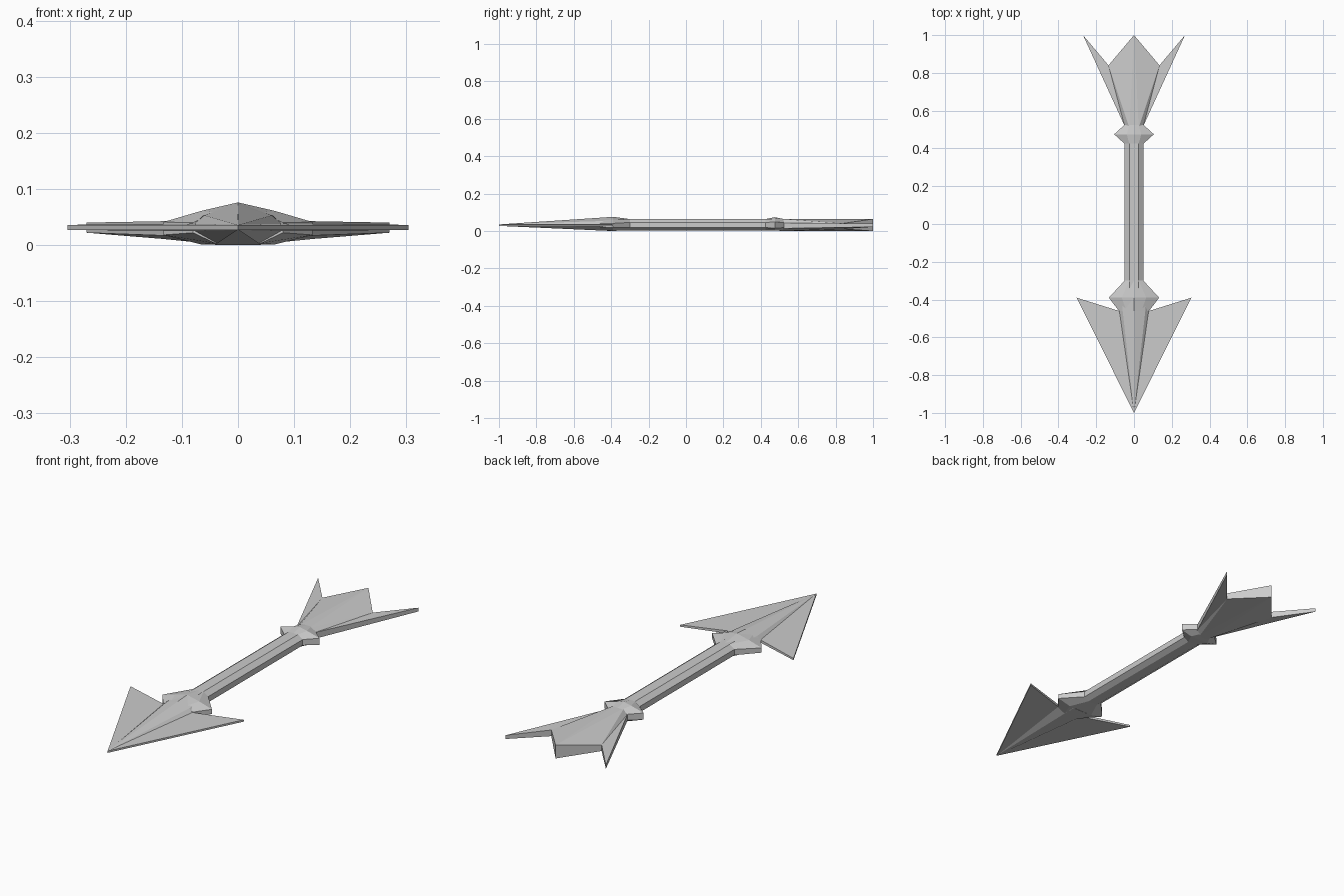
import bpy, bmesh

if "Cube" in bpy.data.objects:
    bpy.data.objects.remove(bpy.data.objects["Cube"])

grey = bpy.data.materials.new("light_grey")
grey.diffuse_color = (0.6, 0.6, 0.6, 1)
grey.use_nodes = True
grey.node_tree.nodes["Principled BSDF"].inputs["Base Color"].default_value = grey.diffuse_color


def finish(name, bm):
    """Mirror the +x half across the middle and make an object of it."""
    bmesh.ops.mirror(bm, geom=bm.verts[:] + bm.edges[:] + bm.faces[:],
                     axis='X', merge_dist=0.0003)
    bmesh.ops.recalc_face_normals(bm, faces=bm.faces[:])
    mesh = bpy.data.meshes.new(name)
    bm.to_mesh(mesh)
    bm.free()
    mesh.materials.append(grey)
    bpy.context.collection.objects.link(bpy.data.objects.new(name, mesh))


def loft(name, sections):
    """Skin half profiles (x, z), listed top to bottom, placed along y."""
    bm = bmesh.new()
    rows = [[bm.verts.new((x, y, z)) for x, z in prof] for y, prof in sections]
    for a, b in zip(rows, rows[1:]):
        for i in range(len(a) - 1):
            bm.faces.new((a[i], a[i + 1], b[i + 1], b[i]))
    bm.faces.new(rows[0])
    bm.faces.new(rows[-1])
    finish(name, bm)


def slab(name, points, faces, outline):
    """Half plate from (x, y, top, bottom) points with walls on the outline."""
    bm = bmesh.new()
    top = [bm.verts.new((x, y, t)) for x, y, t, b in points]
    low = [bm.verts.new((x, y, b)) for x, y, t, b in points]
    for f in faces:
        bm.faces.new([top[i] for i in f])
        bm.faces.new([low[i] for i in reversed(f)])
    for i, j in zip(outline, outline[1:]):
        bm.faces.new((top[i], top[j], low[j], low[i]))
    finish(name, bm)


# Eight-sided shaft
rod = [(0, .064), (.025, .064), (.05, .046), (.05, .018), (.025, .003), (0, .003)]
loft("shaft", [(-.36, rod), (.48, rod)])

# Collar behind the arrowhead, widest in the middle
loft("head_collar", [
    (-.30, rod),
    (-.39, [(0, .076), (.065, .061), (.133, .041), (.133, .018), (.065, .001), (0, .001)]),
    (-.46, [(0, .071), (.04, .058), (.08, .040), (.08, .022), (.04, .003), (0, .003)]),
])

# Ridged spine running to the point
loft("head_spine", [
    (-.39, [(0, .076), (.06, .056), (.075, .036), (.075, .027), (.04, 0), (0, 0)]),
    (-.46, [(0, .071), (.06, .053), (.08, .036), (.08, .027), (.037, .003), (0, .003)]),
    (-.99, [(0, .036), (.001, .036), (.002, .035), (.002, .028), (.001, .027), (0, .027)]),
])

# Swept blades of the arrowhead
slab("head_blades",
     [(0, -1, .036, .027), (.304, -.39, .036, .027),
      (.08, -.46, .038, .025), (0, -.46, .038, .025)],
     [(0, 1, 2), (0, 2, 3)], [0, 1, 2, 3])

# Collar in front of the fletching
loft("tail_collar", [
    (.425, rod),
    (.475, [(0, .074), (.038, .066), (.105, .048), (.105, .016), (.05, .002), (0, .002)]),
    (.525, rod),
])

# Notched fletching, thick along its middle
slab("fletching",
     [(0, .50, .064, 0), (.025, .51, .064, 0), (.05, .52, .044, .014),
      (.27, 1, .040, .022), (.135, .84, .041, .011), (0, 1, .064, 0)],
     [(0, 1, 5), (1, 4, 5), (1, 2, 4), (2, 3, 4)], [0, 1, 2, 3, 4, 5])
